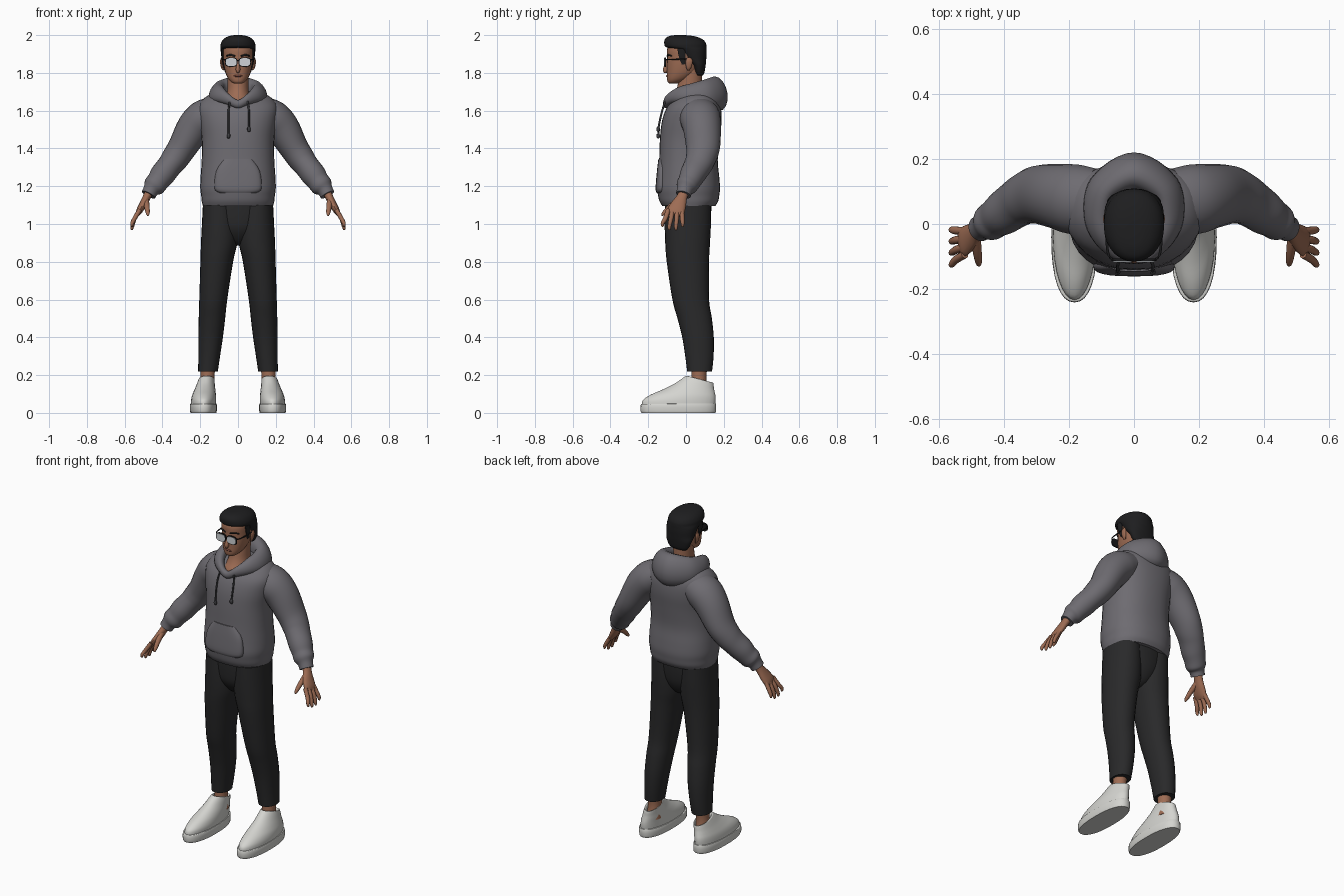
import bpy, bmesh, math
from mathutils import Vector as V


def material(name, rgb):
    m = bpy.data.materials.new(name)
    m.diffuse_color = (*rgb, 1)
    return m


SKIN = material("skin", (.34, .15, .088))
LIPS = material("lips", (.25, .085, .06))
HAIR = material("black hair", (.013, .013, .014))
GREY = material("grey cloth", (.155, .148, .165))
PANTS = material("black cloth", (.022, .022, .023))
CORD = material("dark cord", (.05, .05, .055))
WHITE = material("white leather", (.66, .66, .63))
FRAME = material("black frame", (.01, .01, .011))
LENS = material("pale lens", (.62, .65, .68))


def spline(rows, steps, closed=False):
    """Catmull-Rom through rows of numbers."""
    n, out = len(rows), []
    get = (lambda i: rows[i % n]) if closed else (lambda i: rows[max(0, min(n - 1, i))])
    for i in range(n if closed else n - 1):
        a, b, c, d = (get(i + k) for k in (-1, 0, 1, 2))
        for s in range(steps):
            t = s / steps
            out.append([.5 * (2 * q + (r - p) * t + (2 * p - 5 * q + 4 * r - w) * t * t
                              + (3 * q - p - 3 * r + w) * t ** 3)
                        for p, q, r, w in zip(a, b, c, d)])
    if not closed:
        out.append(list(rows[-1]))
    return out


def loft(name, rings, mat, seg=24, power=2.0, mirror=False, closed=False):
    """Skin over rings, each given as centre and two half-axis vectors."""
    bm, loops = bmesh.new(), []
    for c, u, v in rings:
        loop = []
        for k in range(seg):
            a = 2 * math.pi * k / seg
            x, y = math.cos(a), math.sin(a)
            x = math.copysign(abs(x) ** (2 / power), x)
            y = math.copysign(abs(y) ** (2 / power), y)
            loop.append(bm.verts.new(c + u * x + v * y))
        loops.append(loop)
    n = len(loops)
    for i in range(n if closed else n - 1):
        a, b = loops[i], loops[(i + 1) % n]
        for k in range(seg):
            j = (k + 1) % seg
            bm.faces.new((a[k], a[j], b[j], b[k]))
    if not closed:
        bm.faces.new(loops[0])
        bm.faces.new(loops[-1])
    bmesh.ops.recalc_face_normals(bm, faces=bm.faces)
    me = bpy.data.meshes.new(name)
    bm.to_mesh(me)
    bm.free()
    me.materials.append(mat)
    ob = bpy.data.objects.new(name, me)
    bpy.context.collection.objects.link(ob)
    bpy.ops.object.select_all(action='DESELECT')
    ob.select_set(True)
    bpy.context.view_layer.objects.active = ob
    bpy.ops.object.shade_smooth_by_angle(angle=math.radians(50))
    if mirror:
        ob.modifiers.new("mirror", 'MIRROR').use_mirror_merge = False
    return ob


def stack(name, rows, mat, steps=4, **kw):
    """Upright loft; rows are x, half width, front y, front z, back y, back z."""
    rings = [(V((x, (yf + yb) / 2, (zf + zb) / 2)), V((w, 0, 0)),
              V((0, (yb - yf) / 2, (zb - zf) / 2)))
             for x, w, yf, zf, yb, zb in spline(rows, steps)]
    return loft(name, rings, mat, **kw)


def level(rows):
    """Rows of z, half width, front y, back y as flat rings on the centre."""
    return [(0, w, f, z, b, z) for z, w, f, b in rows]


def tube(name, rows, mat, steps=4, **kw):
    """Loft along a path; rows are x, y, z, radius, radius towards y."""
    pts = spline(rows, steps)
    pos = [V(p[:3]) for p in pts]
    rings = []
    for i, p in enumerate(pts):
        t = (pos[min(i + 1, len(pos) - 1)] - pos[max(i - 1, 0)]).normalized()
        v = V((0, 1, 0)) if abs(t.y) < .9 else V((0, 0, 1))
        v = (v - t * v.dot(t)).normalized()
        rings.append((pos[i], t.cross(v) * p[3], v * p[4]))
    return loft(name, rings, mat, **kw)


# hoodie body with a tighter hem band
stack("hoodie_body", level([
    (1.095, .186, -.125, .155), (1.12, .192, -.14, .17), (1.15, .195, -.148, .176),
    (1.19, .200, -.153, .18), (1.25, .198, -.148, .176), (1.34, .192, -.142, .168),
    (1.45, .192, -.138, .178), (1.54, .205, -.128, .188), (1.61, .212, -.105, .185),
    (1.655, .19, -.07, .17), (1.685, .15, -.03, .145), (1.705, .09, .0, .12)]),
    GREY, seg=32, power=2.3)

# sleeves with soft folds and a cuff
tube("sleeve", [
    (.12, .07, 1.59, .085, .10), (.18, .075, 1.56, .098, .108), (.235, .085, 1.505, .092, .10),
    (.295, .09, 1.405, .077, .09), (.335, .078, 1.345, .072, .08), (.365, .06, 1.305, .066, .074),
    (.40, .035, 1.26, .066, .068), (.425, .018, 1.225, .059, .06), (.445, .003, 1.2, .058, .056),
    (.46, -.006, 1.18, .043, .043), (.474, -.014, 1.155, .039, .04)], GREY, mirror=True)

# hood resting on the shoulders as a closed swept roll: x, y, z, out, lean, height
half = [(0, -.105, 1.635, .018, 0, .022), (.05, -.09, 1.66, .022, 0, .03),
        (.095, -.04, 1.685, .03, -.01, .042), (.115, .03, 1.69, .038, -.015, .055),
        (.095, .11, 1.69, .046, -.015, .075)]
ring = half + [(0, .162, 1.69, .058, -.012, .092)] + [(-r[0], *r[1:]) for r in half[:0:-1]]
hood = []
for x, y, z, o, lean, h in spline(ring, 6, True):
    d = V((x, y - .03, 0)).normalized()
    hood.append((V((x, y, z)), d * o, d * lean + V((0, 0, h))))
loft("hood", hood, GREY, seg=16, closed=True)

# front pouch pocket, a low padded swell
stack("pouch_pocket", level([(1.165, .10, -.155, -.10), (1.19, .125, -.161, -.10),
      (1.28, .115, -.154, -.10), (1.345, .075, -.146, -.10)]), GREY, power=2.6)

# drawstrings with end knots
for side, x, end in (("left", -.05, 1.465), ("right", .058, 1.50)):
    tube("drawstring_" + side, [(x * .85, -.108, 1.655, .005, .005), (x, -.126, 1.60, .005, .005),
         (x, -.142, 1.53, .005, .005), (x, -.146, end + .015, .005, .005),
         (x, -.147, end + .008, .009, .009), (x, -.147, end - .008, .008, .008),
         (x, -.147, end - .012, .002, .002)], CORD, seg=8)

# trousers
stack("trouser_seat", level([(1.12, .182, -.112, .135), (1.04, .18, -.11, .132),
      (.97, .14, -.10, .12), (.91, .07, -.06, .085), (.885, .02, -.02, .04)]), PANTS)
legs = [(1.10, .01, .186, -.112, .133), (1.0, .002, .191, -.113, .132), (.9, .004, .196, -.11, .127),
        (.8, .026, .199, -.102, .122), (.6, .057, .205, -.072, .122), (.5, .068, .208, -.045, .137),
        (.4, .08, .21, -.02, .147), (.3, .095, .21, -.004, .146), (.22, .107, .211, .006, .138)]
stack("trouser_leg", [((a + b) / 2, (b - a) / 2, f, z, k, z) for z, a, b, f, k in legs],
      PANTS, power=2.15, mirror=True)

# ankles and shoes
stack("ankle", [(.16, .041, .03, .26, .115, .26), (.162, .037, .028, .18, .108, .18),
      (.165, .042, .02, .10, .12, .10)], SKIN, mirror=True)
stack("shoe_sole", [(.183, .068, -.236, 0, .155, 0), (.183, .071, -.241, .012, .159, .012),
      (.183, .071, -.24, .042, .159, .046), (.183, .067, -.236, .047, .155, .051)],
      WHITE, power=2.3, steps=2, seg=32, mirror=True)
stack("shoe_upper", [(.183, .066, -.234, .045, .155, .045), (.182, .066, -.226, .07, .157, .07),
      (.18, .063, -.185, .097, .156, .09), (.176, .057, -.12, .125, .152, .11),
      (.172, .050, -.06, .155, .148, .13), (.168, .044, -.015, .186, .146, .15),
      (.166, .041, .002, .196, .143, .16), (.165, .034, .012, .19, .135, .155),
      (.165, .030, .02, .15, .125, .13)], WHITE, seg=32, mirror=True)

# hands
tube("palm", [(.462, -.005, 1.185, .024, .03), (.482, -.02, 1.145, .021, .028),
     (.502, -.038, 1.105, .02, .040), (.522, -.053, 1.07, .017, .046),
     (.532, -.06, 1.05, .010, .040)], SKIN, seg=16, mirror=True)
for i, (y0, y1, z1) in enumerate([(-.094, -.124, .985), (-.071, -.088, .968),
                                  (-.046, -.053, .967), (-.022, -.018, .985)]):
    tube(f"finger_{i + 1}", [(.52, y0, 1.075, .012, .012), (.547, (y0 + y1) / 2, 1.03, .0115, .0125),
         (.56, y1, z1 + .02, .010, .010), (.562, y1, z1 + .004, .006, .007),
         (.562, y1, z1, .002, .002)], SKIN, seg=10, mirror=True)
tube("thumb", [(.487, -.04, 1.125, .016, .018), (.482, -.085, 1.09, .014, .014),
     (.478, -.115, 1.06, .011, .011), (.477, -.126, 1.047, .006, .006),
     (.477, -.129, 1.044, .002, .002)], SKIN, seg=10, mirror=True)

# neck and head
stack("neck", level([(1.60, .09, -.10, .06), (1.65, .072, -.086, .07), (1.685, .06, -.062, .08),
      (1.73, .055, -.045, .085), (1.83, .058, -.03, .085)]), SKIN)
stack("head", level([(1.744, .022, -.088, -.045), (1.752, .036, -.097, -.02), (1.77, .052, -.101, .02),
      (1.80, .066, -.101, .06), (1.84, .075, -.101, .085), (1.88, .079, -.10, .095),
      (1.93, .08, -.099, .097), (1.965, .062, -.07, .075), (1.98, .02, -.02, .03)]),
      SKIN, power=2.2)
tube("nose", [(0, -.094, 1.872, .006, .008), (0, -.104, 1.845, .010, .009),
     (0, -.108, 1.82, .012, .014), (0, -.105, 1.808, .010, .014), (0, -.10, 1.803, .003, .004)],
     SKIN, seg=12)
tube("mouth", [(-.026, -.092, 1.782, .002, .002), (-.012, -.099, 1.784, .005, .005),
     (.012, -.099, 1.784, .005, .005), (.026, -.092, 1.782, .002, .002)], LIPS, seg=10)
tube("ear", [(.076, .012, 1.815, .004, .006), (.083, .014, 1.83, .007, .014),
     (.088, .016, 1.86, .007, .019), (.086, .018, 1.88, .004, .010)], SKIN, seg=12, mirror=True)
tube("eyebrow", [(.015, -.099, 1.889, .004, .004), (.04, -.093, 1.895, .005, .004),
     (.063, -.075, 1.889, .003, .003)], HAIR, seg=8, mirror=True)

# hair: nape, sides and swept-up front
stack("hair", level([(1.785, .05, .055, .088), (1.80, .066, .045, .097), (1.84, .082, .028, .104),
      (1.87, .086, -.01, .107), (1.90, .09, -.035, .109), (1.922, .092, -.062, .109),
      (1.937, .093, -.107, .109), (1.955, .091, -.115, .106), (1.975, .08, -.113, .092),
      (1.99, .06, -.10, .06), (1.998, .034, -.075, .02), (2.0, .012, -.05, -.02)]),
      HAIR, seg=28, power=2.15)
tube("sideburn", [(.081, -.025, 1.93, .008, .022), (.081, -.02, 1.885, .006, .018),
     (.077, -.012, 1.845, .004, .010)], HAIR, seg=10, mirror=True)

# glasses
for name, mat, w, h, y0, y1 in (("glasses_rim", FRAME, .033, .025, -.114, -.106),
                                ("glasses_lens", LENS, .029, .021, -.117, -.11)):
    loft(name, [(V((.036, y, 1.857)), V((w, 0, 0)), V((0, 0, h))) for y in (y0, y1)],
         mat, power=3, mirror=True)
tube("glasses_bridge", [(-.008, -.112, 1.866, .003, .003), (.008, -.112, 1.866, .003, .003)],
     FRAME, seg=8)
tube("glasses_temple", [(.066, -.109, 1.87, .004, .004), (.081, -.085, 1.871, .004, .003),
     (.087, .02, 1.874, .004, .003)], FRAME, seg=8, mirror=True)
